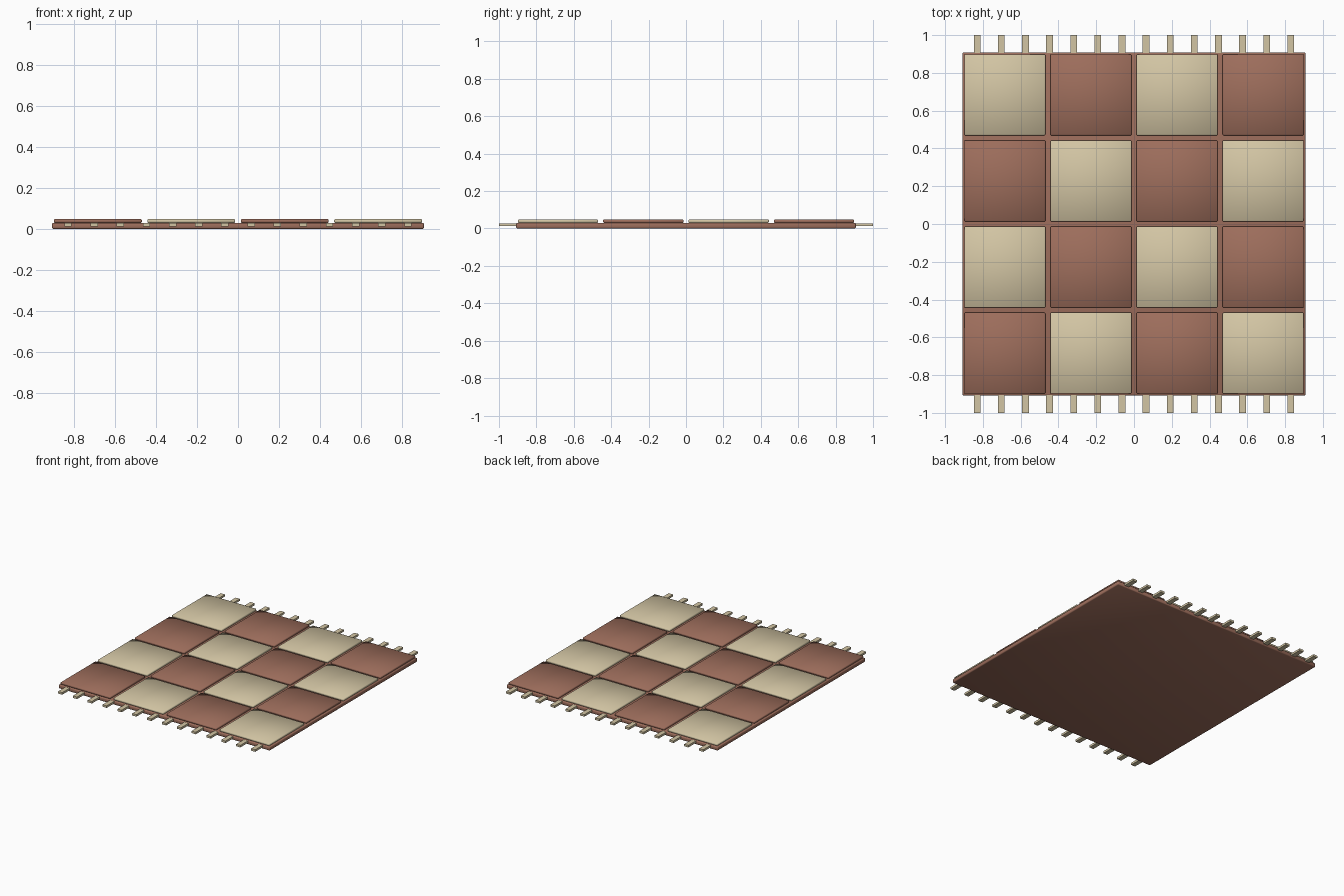
import bpy

if "Cube" in bpy.data.objects:
    bpy.data.objects.remove(bpy.data.objects["Cube"])


def material(name, rgb):
    m = bpy.data.materials.new(name)
    m.diffuse_color = (*rgb, 1.0)
    m.use_nodes = True
    m.node_tree.nodes["Principled BSDF"].inputs["Base Color"].default_value = m.diffuse_color
    return m


BROWN = material("terracotta brown", (0.34, 0.155, 0.107))
CREAM = material("cream", (0.65, 0.56, 0.37))


def box(name, centre, size, mat, bevel, segments=1):
    bpy.ops.mesh.primitive_cube_add(size=1, location=centre)
    ob = bpy.context.object
    ob.name = name
    ob.scale = size
    bpy.ops.object.transform_apply(location=False, rotation=False, scale=True)
    ob.data.materials.append(mat)
    if bevel:
        mod = ob.modifiers.new("soft edges", "BEVEL")
        mod.width = bevel
        mod.segments = segments
        bpy.ops.object.shade_smooth()
    return ob


# Woven base slab
box("rug_base", (0, 0, 0.015), (1.816, 1.816, 0.03), BROWN, 0.007, 2)

# Checkerboard of raised pads, cream in the back left corner
PITCH = 0.456
for row in range(4):
    for col in range(4):
        x = (col - 1.5) * PITCH
        y = (row - 1.5) * PITCH
        mat = CREAM if (row + col) % 2 else BROWN
        box(f"pad_{row}_{col}", (x, y, 0.039), (0.429, 0.429, 0.018), mat, 0.004)

# Fringe strands along the front and back edges
for side, label in ((-1, "front"), (1, "back")):
    for i in range(14):
        x = (i - 6.5) * 0.1277
        box(f"{label}_fringe_{i}", (x, side * 0.95, 0.02), (0.036, 0.1, 0.016), CREAM, 0)
